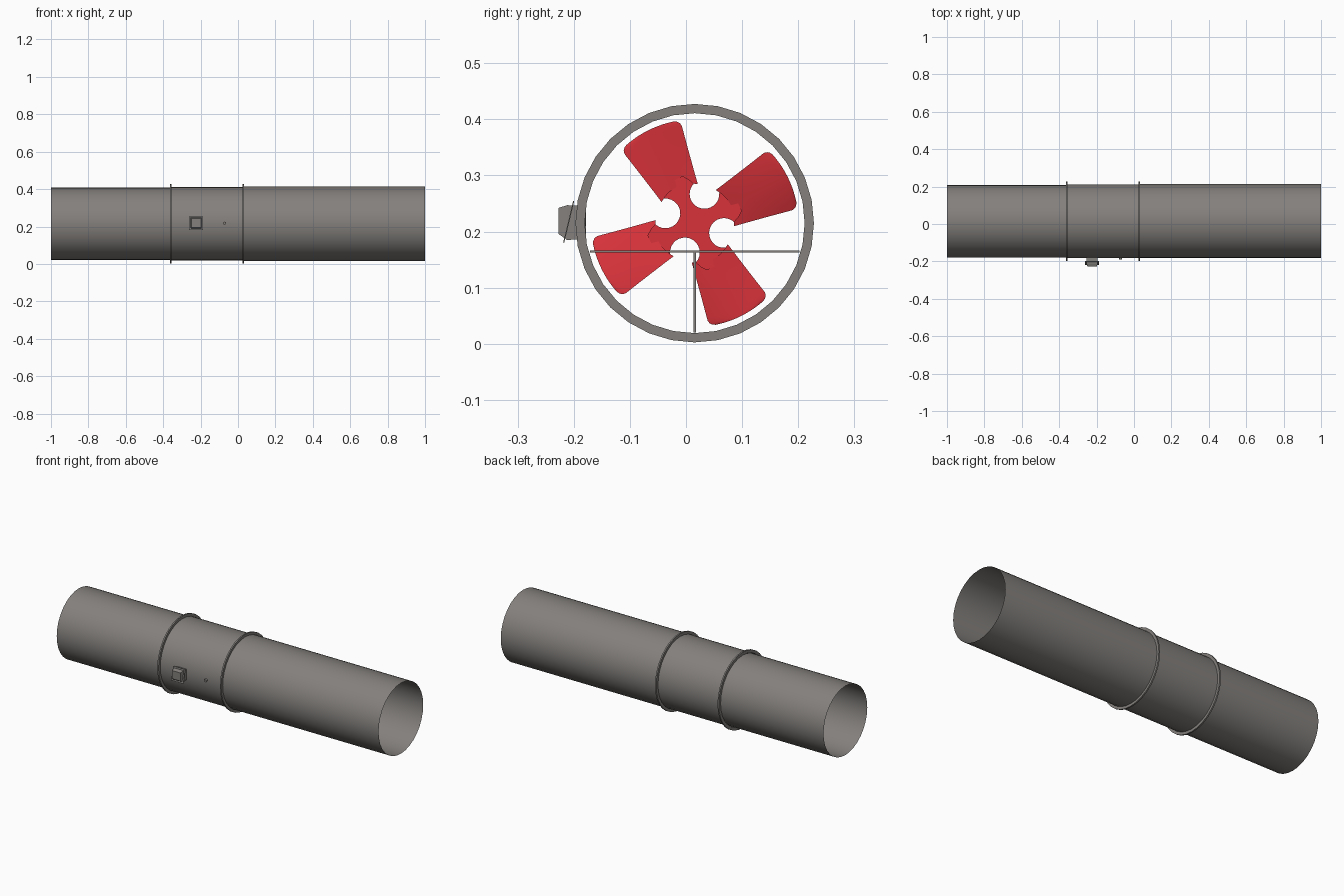
import bpy, bmesh
from math import sin, cos, pi, radians, tan
from mathutils import Matrix, Vector

if "Cube" in bpy.data.objects:
    bpy.data.objects.remove(bpy.data.objects["Cube"])

CY, CZ = 0.0155, 0.2150   # duct axis
N = 32


def material(name, color):
    m = bpy.data.materials.new(name)
    m.diffuse_color = (*color, 1)
    m.use_nodes = True
    m.node_tree.nodes["Principled BSDF"].inputs["Base Color"].default_value = m.diffuse_color
    return m


red = material("fan_red", (0.68, 0.032, 0.042))
steel = material("dark_steel", (0.23, 0.217, 0.205))


def make(name, bm, mat=steel, smooth=True):
    bmesh.ops.recalc_face_normals(bm, faces=bm.faces)
    me = bpy.data.meshes.new(name)
    bm.to_mesh(me)
    bm.free()
    ob = bpy.data.objects.new(name, me)
    bpy.context.collection.objects.link(ob)
    me.materials.append(mat)
    if smooth:
        bpy.ops.object.select_all(action='DESELECT')
        ob.select_set(True)
        bpy.context.view_layer.objects.active = ob
        bpy.ops.object.shade_smooth_by_angle(angle=radians(35))
    return ob


def revolve(name, profile, closed=False):
    """Spin an (x, radius) profile around the duct axis."""
    bm = bmesh.new()
    rings = [[bm.verts.new((x, CY + r * sin(2 * pi * i / N), CZ + r * cos(2 * pi * i / N)))
              for i in range(N)] for x, r in profile]
    pairs = list(zip(rings, rings[1:])) + ([(rings[-1], rings[0])] if closed else [])
    for a, b in pairs:
        for i in range(N):
            j = (i + 1) % N
            bm.faces.new((a[i], a[j], b[j], b[i]))
    return make(name, bm)


def box(name, lo, hi):
    bm = bmesh.new()
    lo, hi = Vector(lo), Vector(hi)
    bmesh.ops.create_cube(bm, size=1, matrix=Matrix.Translation((lo + hi) / 2)
                          @ Matrix.Diagonal((*(hi - lo), 1)))
    return make(name, bm, smooth=False)


# Open sheet-metal ducts and fan casing
revolve("inlet_duct", [(-1, 0.194), (-0.36, 0.194)])
revolve("fan_casing", [(-0.36, 0.197), (0.03, 0.197)])
revolve("outlet_duct", [(0.03, 0.198), (1, 0.198)])

# Flange rings at both ends of the casing
for name, x in (("inlet_flange", -0.359), ("outlet_flange", 0.029)):
    revolve(name, [(x - 0.004, 0.196), (x - 0.004, 0.2125),
                   (x + 0.004, 0.2125), (x + 0.004, 0.196)], closed=True)

# Motor support plates
box("support_shelf", (-0.19, CY - 0.187, 0.1625), (-0.03, CY + 0.187, 0.1665))
box("support_web", (-0.19, CY - 0.002, 0.0205), (-0.03, CY + 0.002, 0.1625))

# Fan: local u runs along a blade, v across it
FX, A0 = -0.26, radians(26.5)


def fan_point(u, v, x, k):
    a = A0 + k * pi / 2
    return (FX + x, CY + u * cos(a) - v * sin(a), CZ + u * sin(a) + v * cos(a))


# Spider hub with round cut-outs between the arms
bm = bmesh.new()
loop = []
cu = 0.055 * cos(pi / 4)
for k in range(4):
    for i in range(17):
        t = radians(340 - 230 * i / 16)
        loop.append(bm.verts.new(fan_point(cu + 0.0265 * cos(t), cu + 0.0265 * sin(t), 0, k)))
    # arm tip belonging to the next blade
    for u, v in ((0.075, -0.025), (0.085, -0.018), (0.085, 0.018), (0.075, 0.025)):
        loop.append(bm.verts.new(fan_point(u, v, 0, k + 1)))
face = bm.faces.new(loop)
ext = bmesh.ops.extrude_face_region(bm, geom=[face], use_keep_orig=True)
bmesh.ops.translate(bm, vec=(-0.003, 0, 0),
                    verts=[g for g in ext["geom"] if isinstance(g, bmesh.types.BMVert)])
bmesh.ops.triangulate(bm, faces=[f for f in bm.faces if len(f.verts) > 4])
make("fan_hub", bm, red, smooth=False)

# Pitched, cambered blades with rounded tip corners
ROWS, COLS = 12, 10
for k in range(4):
    bm = bmesh.new()
    grid = []
    for i in range(ROWS + 1):
        s = 1 - (1 - i / ROWS) ** 1.8
        half = 0.036 + 0.023 * s
        if s > 0.9:
            half -= 0.012 * (1 - (1 - min(1, (s - 0.9) / 0.1) ** 2) ** 0.5)
        row = []
        for j in range(COLS + 1):
            w = 2 * j / COLS - 1
            v = half * w
            root = 0.072 - 0.012 * w * w
            tip = (0.185 ** 2 - v * v) ** 0.5
            x = v * tan(radians(14)) + 0.006 * (1 - w * w) * s
            row.append(bm.verts.new(fan_point(root + (tip - root) * s, v, x, k)))
        grid.append(row)
    for a, b in zip(grid, grid[1:]):
        for j in range(COLS):
            bm.faces.new((a[j], a[j + 1], b[j + 1], b[j]))
    make(f"fan_blade_{k + 1}", bm, red)

# Terminal box on the front of the casing: (y, z, half width) sections
bm = bmesh.new()
rings = []
for y, z0, z1, h in ((-0.178, 0.187, 0.246, 0.03), (-0.212, 0.185, 0.247, 0.03),
                     (-0.2275, 0.196, 0.242, 0.025)):
    rings.append([bm.verts.new((-0.224 + dx, y, z)) for dx, z in
                  ((-h, z0), (h, z0), (h, z1), (-h, z1))])
for a, b in zip(rings, rings[1:]):
    for i in range(4):
        j = (i + 1) % 4
        bm.faces.new((a[i], a[j], b[j], b[i]))
bm.faces.new(rings[0])
bm.faces.new(rings[-1])
make("terminal_box", bm, smooth=False)

# Tilted lid plate around the box
bm = bmesh.new()
bmesh.ops.create_cube(bm, size=1, matrix=Matrix.Translation((-0.224, -0.209, 0.2175))
                      @ Matrix.Rotation(radians(-13.5), 4, 'X')
                      @ Matrix.Diagonal((0.075, 0.002, 0.076, 1)))
make("terminal_box_lid", bm, smooth=False)

# Small cable grommet beside the box
bm = bmesh.new()
bmesh.ops.create_cone(bm, cap_ends=True, segments=16, radius1=0.008, radius2=0.008, depth=0.012,
                      matrix=Matrix.Translation((-0.071, -0.185, 0.218))
                      @ Matrix.Rotation(pi / 2, 4, 'X'))
make("cable_grommet", bm)
